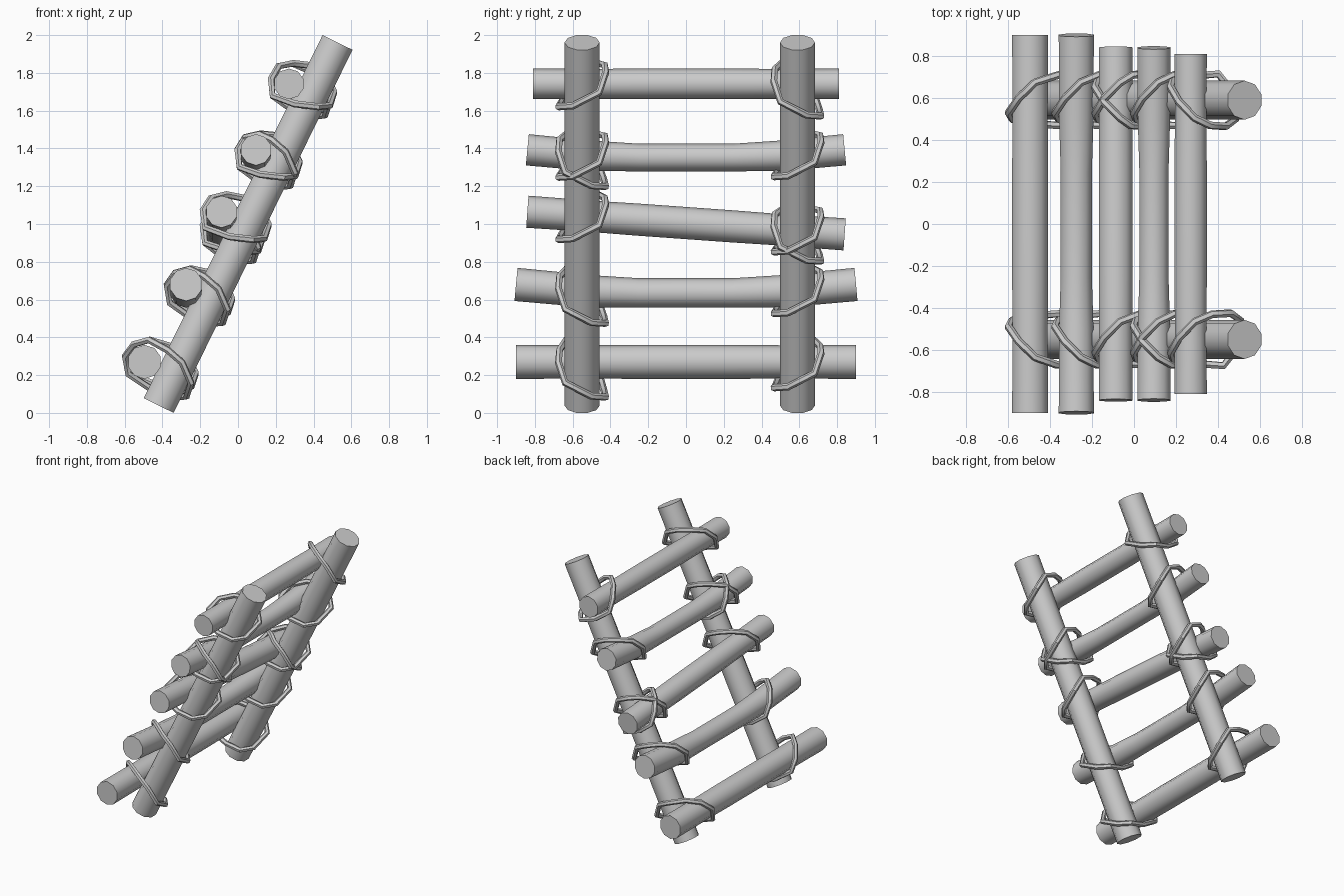
import bpy, bmesh, math
from mathutils import Vector

if "Cube" in bpy.data.objects:
    bpy.data.objects.remove(bpy.data.objects["Cube"])

RAIL_A, RAIL_B = Vector((-0.42, 0, 0.039)), Vector((0.527, 0, 1.961))
T = (RAIL_B - RAIL_A).normalized()          # up along the rail
N = Vector((T.z, 0, -T.x))                  # from rung side to rail front
Y = Vector((0, 1, 0))


def tube(name, pts, radii, sides, ref=None, closed=False):
    """Sweep a polygon along pts; closed loops use the loop centre as reference."""
    bm = bmesh.new()
    n = len(pts)
    mid = sum(pts, Vector()) / n
    rings = []
    for i, p in enumerate(pts):
        a = pts[i - 1] if (closed or i) else p
        b = pts[(i + 1) % n] if (closed or i < n - 1) else p
        tan = (b - a).normalized()
        u = (p - mid) if closed else ref
        u = (u - tan * u.dot(tan)).normalized()
        v = tan.cross(u)
        rings.append([bm.verts.new(p + radii[i] * (u * math.cos(k * math.tau / sides)
                      + v * math.sin(k * math.tau / sides))) for k in range(sides)])
    for i in range(n if closed else n - 1):
        r, q = rings[i], rings[(i + 1) % n]
        for k in range(sides):
            j = (k + 1) % sides
            bm.faces.new((r[k], r[j], q[j], q[k]))
    if not closed:
        bm.faces.new(rings[0][::-1])
        bm.faces.new(rings[-1])
    bmesh.ops.recalc_face_normals(bm, faces=bm.faces)
    me = bpy.data.meshes.new(name)
    bm.to_mesh(me)
    bm.free()
    ob = bpy.data.objects.new(name, me)
    bpy.context.collection.objects.link(ob)
    bpy.ops.object.select_all(action='DESELECT')
    ob.select_set(True)
    bpy.context.view_layer.objects.active = ob
    bpy.ops.object.shade_smooth_by_angle(angle=math.radians(50))
    return ob


# Leaning side rails
RAIL_Y = (-0.55, 0.59)
for side, y in zip(("left", "right"), RAIL_Y):
    tube("rail_" + side, [RAIL_A + Y * y, RAIL_B + Y * y], [0.093] * 2, 10, Y)


# Rope lashing: s=1 falls towards +y across the rail front, s=-1 rises
def lashing(name, x, z, y, s, r):
    foot = RAIL_A + T * (Vector((x, 0, z)) - RAIL_A).dot(T)
    d = (foot - Vector((x, 0, z))).dot(N)
    c = r + 0.015
    loop = [(0.10, -0.09, 0.01), (0.01, -0.125, 0.085), (-0.085, -0.12, 0.11),
            (-d - 0.03, -0.085, c + 0.01), (-d - 0.09, -0.01, 0.06),
            (-d - c, 0.06, -0.02), (-d - 0.05, 0.09, -0.095),
            (-0.06, 0.115, -0.115), (0.06, 0.125, -0.095), (0.11, 0.05, -0.065)]
    pts = []
    for n, yy, t in loop:
        if s < 0:
            t += 0.055 * max(0, min(1, (n + 0.15) / 0.15))
        pts.append(foot + N * n + T * t + Y * (y + s * yy))
    tube(name, pts, [0.019] * len(pts), 6, closed=True)


# Rungs: x, end z left, sag, end z right, half length, radius, lashings per rail
RUNGS = [(-0.495, 0.27, 0, 0.27, 0.90, 0.09, ([1], [-1])),
         (-0.275, 0.68, 0.045, 0.68, 0.90, 0.088, ([1], [-1])),
         (-0.087, 1.065, 0, 0.945, 0.84, 0.085, ([-1], [-1, 1])),
         (0.095, 1.393, 0.041, 1.393, 0.84, 0.083, ([-1, 1], [-1])),
         (0.27, 1.742, 0, 1.742, 0.81, 0.081, ([-1], [1]))]
for i, (x, za, sag, zb, h, r, ties) in enumerate(RUNGS, 1):
    def height(y):
        f = min(1, max(0, (h - abs(y)) / (h - 0.25)))
        return za + (zb - za) * (y + h) / (2 * h) - sag * math.sin(f * math.pi / 2)
    ys = [-h, -0.5, -0.25, 0.25, 0.5, h]
    thin = r - (0.01 if sag else 0)
    tube(f"rung_{i}", [Vector((x, y, height(y))) for y in ys],
         [r, r - 0.002, thin, thin, r - 0.002, r], 10, Vector((0, 0, 1)))
    for side, y, signs in zip(("left", "right"), RAIL_Y, ties):
        for k, s in enumerate(signs, 1):
            lashing(f"lashing_{i}_{side}_{k}", x, height(y), y, s, r)
